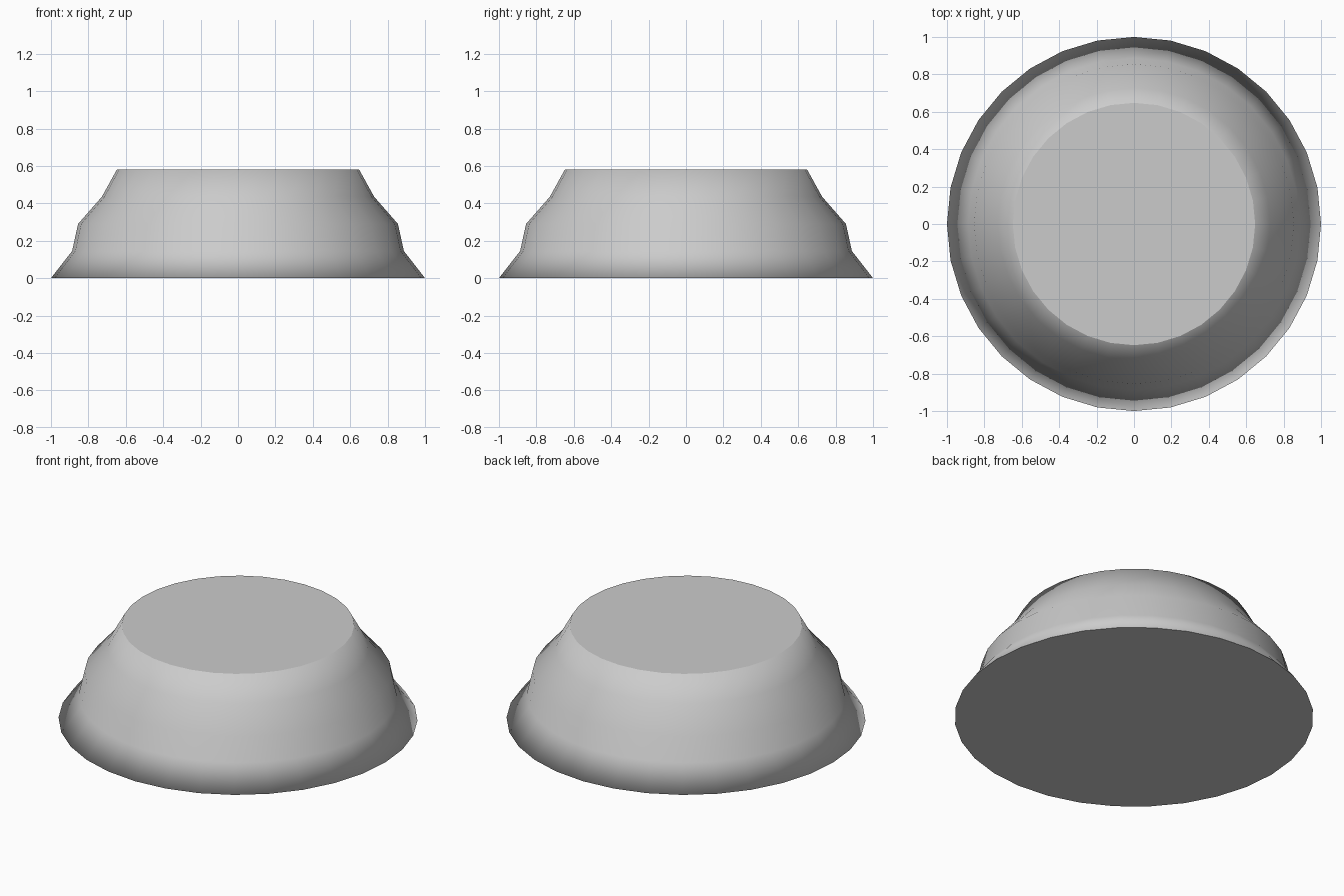
import bpy, bmesh
from math import cos, sin, tau

if "Cube" in bpy.data.objects:
    bpy.data.objects.remove(bpy.data.objects["Cube"])

SIDES = 32
# (radius, height) from the foot up to the flat top
PROFILE = [(1.0, 0.0), (0.887, 0.145), (0.855, 0.29), (0.728, 0.435), (0.648, 0.58)]

bm = bmesh.new()
rings = [[bm.verts.new((r * cos(tau * i / SIDES), r * sin(tau * i / SIDES), z))
          for i in range(SIDES)] for r, z in PROFILE]

# Smooth stepped wall
for low, high in zip(rings, rings[1:]):
    for i in range(SIDES):
        j = (i + 1) % SIDES
        bm.faces.new((low[i], low[j], high[j], high[i])).smooth = True

# Flat underside and top
bm.faces.new(rings[0][::-1])
bm.faces.new(rings[-1])

# Wall shading rolls softly into both caps, while the caps stay flat
bm.normal_update()
soft = [v.normal.copy() for ring in rings for v in ring]
mesh = bpy.data.meshes.new("stepped_base")
bm.to_mesh(mesh)
bm.free()
normals = [None] * len(mesh.loops)
for face in mesh.polygons:
    for k in face.loop_indices:
        normals[k] = soft[mesh.loops[k].vertex_index] if face.use_smooth else face.normal.copy()
mesh.normals_split_custom_set(normals)

base = bpy.data.objects.new("stepped_base", mesh)
bpy.context.collection.objects.link(base)
